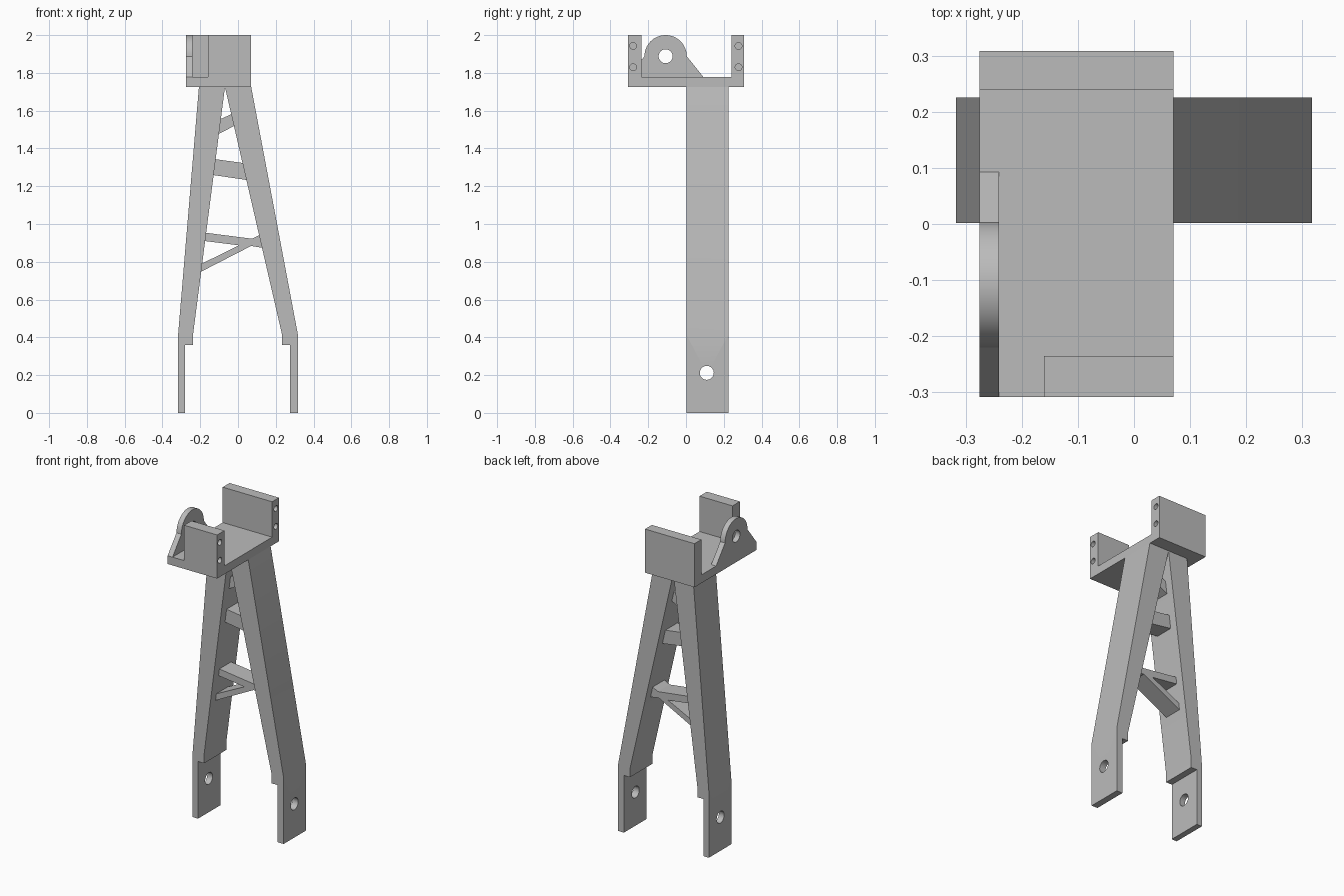
import bpy, bmesh
from math import cos, sin, pi
from mathutils import Vector

cube = bpy.data.objects.get("Cube")
if cube:
    bpy.data.objects.remove(cube, do_unlink=True)

grey = bpy.data.materials.new("plain grey")
grey.use_nodes = True
grey.diffuse_color = (0.5, 0.5, 0.5, 1)
grey.node_tree.nodes["Principled BSDF"].inputs["Base Color"].default_value = (0.5, 0.5, 0.5, 1)


def prism(name, profile, axis, low, high):
    """Extrude a 2D profile along x (profile in y, z) or y (profile in x, z)."""
    place = (lambda p, d: (d, p[0], p[1])) if axis == "x" else (lambda p, d: (p[0], d, p[1]))
    bm = bmesh.new()
    face = bm.faces.new([bm.verts.new(place(p, low)) for p in profile])
    result = bmesh.ops.extrude_face_region(bm, geom=[face])
    moved = [v for v in result["geom"] if isinstance(v, bmesh.types.BMVert)]
    shift = Vector(place((0, 0), high - low))
    bmesh.ops.translate(bm, verts=moved, vec=shift)
    bmesh.ops.recalc_face_normals(bm, faces=bm.faces)
    mesh = bpy.data.meshes.new(name)
    bm.to_mesh(mesh)
    bm.free()
    mesh.materials.append(grey)
    obj = bpy.data.objects.new(name, mesh)
    bpy.context.collection.objects.link(obj)
    return obj


def box(name, x, y, z):
    return prism(name, [(x[0], z[0]), (x[1], z[0]), (x[1], z[1]), (x[0], z[1])], "y", *y)


def arc(y, z, r, start, end, steps):
    return [(y + r * cos(start + (end - start) * i / steps),
             z + r * sin(start + (end - start) * i / steps)) for i in range(steps + 1)]


def drill(obj, y, z, r, low, high):
    """Cut a round hole along x."""
    cutter = prism(obj.name + "_drill", arc(y, z, r, 0, 2 * pi, 32)[:-1], "x", low, high)
    cutter.hide_render = True
    cutter.hide_set(True)
    cutter.display_type = "WIRE"
    mod = obj.modifiers.new("hole", "BOOLEAN")
    mod.operation = "DIFFERENCE"
    mod.solver = "EXACT"
    mod.object = cutter


def smooth(obj):
    bpy.ops.object.select_all(action="DESELECT")
    obj.select_set(True)
    bpy.context.view_layer.objects.active = obj
    bpy.ops.object.shade_smooth_by_angle(angle=pi / 6)


# Platform with upright end plates
DECK, TOP, LEFT, RIGHT = 1.777, 2.0, -0.275, 0.07
FRONT, BACK = -0.308, 0.308
box("platform", (LEFT, RIGHT), (FRONT, BACK), (1.725, DECK))
front_plate = box("front_plate", (-0.16, RIGHT), (FRONT, -0.235), (DECK, TOP))
back_plate = box("back_plate", (LEFT, RIGHT), (0.24, BACK), (DECK, TOP))

# Blind bolt holes in the plate ends
for plate, y in ((front_plate, -0.28), (back_plate, 0.278)):
    for z in (1.83, 1.943):
        drill(plate, y, z, 0.018, RIGHT - 0.1, RIGHT + 0.02)
    smooth(plate)

# Round-topped pivot lug
lug_profile = [(FRONT, DECK), (0.093, DECK)] + arc(-0.108, 1.888, 0.112, 0, pi, 32)
lug = prism("pivot_lug", lug_profile, "x", LEFT, -0.241)
drill(lug, -0.108, 1.888, 0.037, LEFT - 0.02, -0.22)
smooth(lug)

# Splayed legs with thin drilled feet
legs = {
    "right_leg": [(-0.317, 0), (-0.28, 0), (-0.28, 0.36), (-0.238, 0.36), (-0.238, 0.415),
                  (-0.069, 1.725), (-0.207, 1.725), (-0.317, 0.415)],
    "left_leg": [(0.317, 0), (0.317, 0.415), (0.07, 1.725), (-0.069, 1.725),
                 (0.233, 0.415), (0.233, 0.36), (0.275, 0.36), (0.275, 0)],
}
for name, profile in legs.items():
    leg = prism(name, profile, "y", 0.002, 0.225)
    side = 1 if name == "left_leg" else -1
    drill(leg, 0.11, 0.212, 0.037, *sorted((side * 0.22, side * 0.36)))
    smooth(leg)

# Cross braces, ends sunk into the legs
braces = {
    "upper_brace": [(-0.12, 1.467), (-0.015, 1.522), (-0.02, 1.588), (-0.11, 1.548)],
    "middle_brace": [(-0.15, 1.262), (0.06, 1.231), (0.04, 1.321), (-0.14, 1.346)],
    "lower_brace": [(-0.2, 0.913), (0.005, 0.887), (-0.2, 0.786), (-0.21, 0.74), (0.07, 0.884),
                    (0.14, 0.872), (0.13, 0.95), (0.075, 0.922), (-0.19, 0.956)],
}
for name, profile in braces.items():
    prism(name, profile, "y", 0.055, 0.172)
